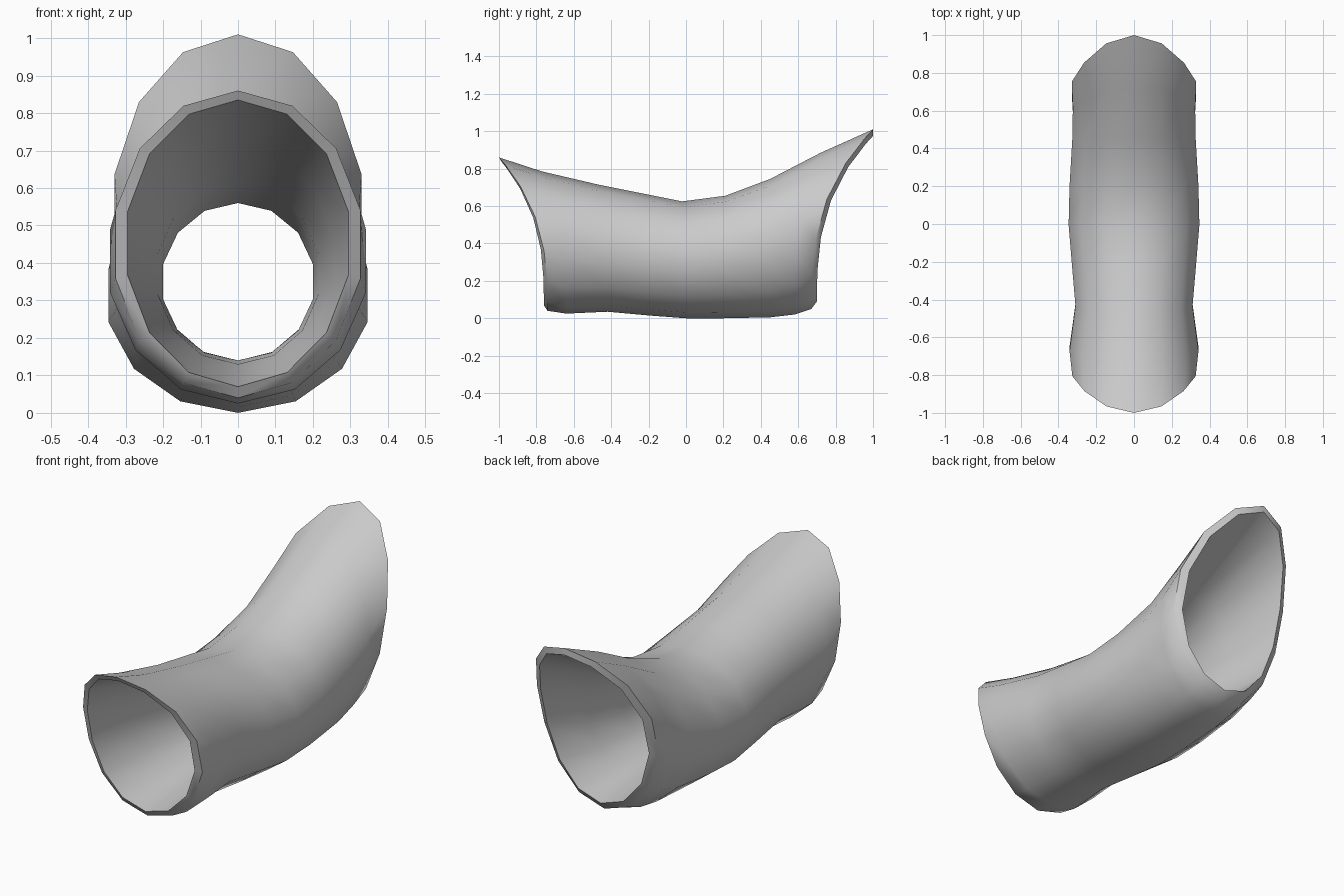
import bpy, bmesh, math

if "Cube" in bpy.data.objects:
    bpy.data.objects.remove(bpy.data.objects["Cube"])

SIDES = 14

# Stations along the tube: bottom y, bottom z, top y, top z, half width
OUTER = [
    (-.74, .04, -1.0, .86, .335),
    (-.64, .025, -.77, .785, .35),
    (-.42, .035, -.47, .715, .318),
    (-.20, .015, -.22, .665, .338),
    (0, 0, -.02, .625, .355),
    (.20, 0, .21, .655, .35),
    (.45, .005, .45, .745, .335),
    (.58, .02, .72, .885, .332),
    (.67, .05, 1.0, 1.01, .338),
]
INNER = [
    (.70, .09, 1.0, .975, .30),
    (.45, .12, .48, .72, .245),
    (.20, .14, .22, .60, .213),
    (0, .14, 0, .56, .205),
    (-.22, .13, -.25, .61, .22),
    (-.48, .10, -.58, .71, .262),
    (-.76, .07, -.985, .835, .302),
]


def ring(bm, station):
    """Oval cross-section whose upper part flares outward along y."""
    yb, zb, yt, zt, w = station
    verts = []
    for i in range(SIDES):
        a = 2 * math.pi * i / SIDES
        s = (1 + math.cos(a)) / 2
        verts.append(bm.verts.new((w * math.sin(a),
                                   yb + (yt - yb) * s ** 2.8,
                                   zb + (zt - zb) * s)))
    return verts


# Bent, flared tube: outer skin, back rim, inner skin, front rim in one loop
bm = bmesh.new()
rings = [ring(bm, s) for s in OUTER + INNER]
for k, r in enumerate(rings):
    q = rings[(k + 1) % len(rings)]
    for i in range(SIDES):
        j = (i + 1) % SIDES
        bm.faces.new((r[i], r[j], q[j], q[i]))
bmesh.ops.recalc_face_normals(bm, faces=bm.faces)
mesh = bpy.data.meshes.new("curved_sleeve")
bm.to_mesh(mesh)
bm.free()
sleeve = bpy.data.objects.new("curved_sleeve", mesh)
bpy.context.collection.objects.link(sleeve)

# Smooth walls, crisp rims
bpy.context.view_layer.objects.active = sleeve
sleeve.select_set(True)
bpy.ops.object.shade_smooth_by_angle(angle=math.radians(45))
